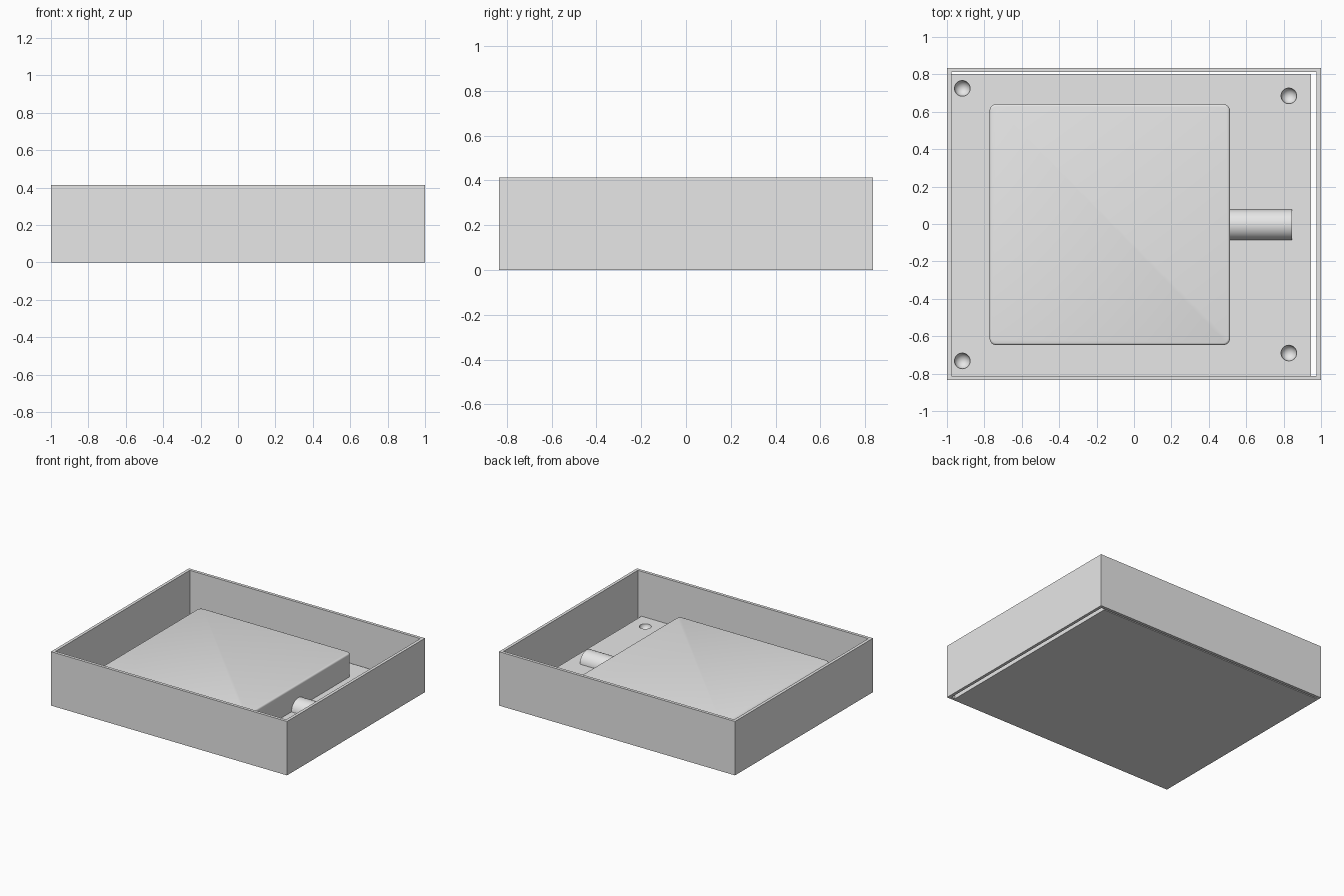
import bpy, bmesh, math
from mathutils import Vector, Matrix

default = bpy.data.objects.get("Cube")
if default:
    bpy.data.objects.remove(default, do_unlink=True)

grey = bpy.data.materials.new("light_grey")
grey.use_nodes = True
grey.diffuse_color = (0.8, 0.8, 0.8, 1)
grey.node_tree.nodes["Principled BSDF"].inputs["Base Color"].default_value = (0.8, 0.8, 0.8, 1)


def finish(name, bm, smooth=False):
    bmesh.ops.recalc_face_normals(bm, faces=bm.faces)
    mesh = bpy.data.meshes.new(name)
    bm.to_mesh(mesh)
    bm.free()
    mesh.materials.append(grey)
    obj = bpy.data.objects.new(name, mesh)
    bpy.context.collection.objects.link(obj)
    if smooth:
        smooth_shade(obj)
    return obj


def activate(obj):
    bpy.ops.object.select_all(action='DESELECT')
    obj.select_set(True)
    bpy.context.view_layer.objects.active = obj


def smooth_shade(obj):
    activate(obj)
    bpy.ops.object.shade_smooth_by_angle(angle=math.radians(35))


def box(low, high):
    low, high = Vector(low), Vector(high)
    bm = bmesh.new()
    bmesh.ops.create_cube(bm, size=1, matrix=Matrix.Translation((low + high) / 2)
                          @ Matrix.Diagonal((high - low).to_4d()))
    return bm


# Open rectangular wall, with the same thin wall all round
HEIGHT, WALL, HALF_Y = 0.413, 0.023, 0.835
bm = bmesh.new()
rings = []
for inset, z in ((0, 0), (0, HEIGHT), (WALL, HEIGHT), (WALL, 0)):
    x, y = 1 - inset, HALF_Y - inset
    rings.append([bm.verts.new((sx * x, sy * y, z))
                  for sx, sy in ((-1, -1), (1, -1), (1, 1), (-1, 1))])
for i in range(4):
    a, b = rings[i], rings[(i + 1) % 4]
    for j in range(4):
        k = (j + 1) % 4
        bm.faces.new((a[j], a[k], b[k], b[j]))
finish("outer_wall", bm)

# Floor plate, leaving a slot on the left and a hairline gap at the back
FLOOR = 0.07
floor = finish("floor_plate", box((-0.977, -0.812, 0), (0.945, 0.803, FLOOR)))

# Round dimples in the floor corners
bm = bmesh.new()
for x, y in ((-0.918, 0.725), (-0.918, -0.732), (0.828, 0.685), (0.828, -0.69)):
    bmesh.ops.create_uvsphere(bm, u_segments=32, v_segments=16, radius=0.042,
                              matrix=Matrix.Translation((x, y, FLOOR)))
cutter = finish("dimple_cutter", bm)
cutter.hide_render = True
cut = floor.modifiers.new("dimples", 'BOOLEAN')
cut.operation = 'DIFFERENCE'
cut.solver = 'EXACT'
cut.object = cutter
activate(floor)
bpy.ops.object.modifier_apply(modifier=cut.name)
bpy.data.objects.remove(cutter, do_unlink=True)
smooth_shade(floor)

# Raised block: rounded upright corners, then a small rounded top edge
bm = box((-0.772, -0.647, 0.03), (0.513, 0.641, 0.25))
upright = [e for e in bm.edges if abs(e.verts[0].co.z - e.verts[1].co.z) > 0.1]
bmesh.ops.bevel(bm, geom=upright, offset=0.035, segments=6, profile=0.5, affect='EDGES')
rim = [e for e in bm.edges if all(v.co.z > 0.249 for v in e.verts)]
bmesh.ops.bevel(bm, geom=rim, offset=0.012, segments=3, profile=0.5, affect='EDGES')
finish("raised_block", bm, True)

# Round stub on the left of the block, sunk into the floor
bm = bmesh.new()
bmesh.ops.create_cone(bm, cap_ends=True, segments=48, radius1=0.083, radius2=0.083, depth=0.365,
                      matrix=Matrix.Translation((0.6625, -0.004, 0.065))
                      @ Matrix.Rotation(math.pi / 2, 4, 'Y'))
cut_result = bmesh.ops.bisect_plane(bm, geom=bm.verts[:] + bm.edges[:] + bm.faces[:],
                                    plane_co=(0, 0, 0.02), plane_no=(0, 0, 1), clear_inner=True)
bmesh.ops.holes_fill(bm, edges=[e for e in bm.edges if e.is_boundary])
finish("round_stub", bm, True)
